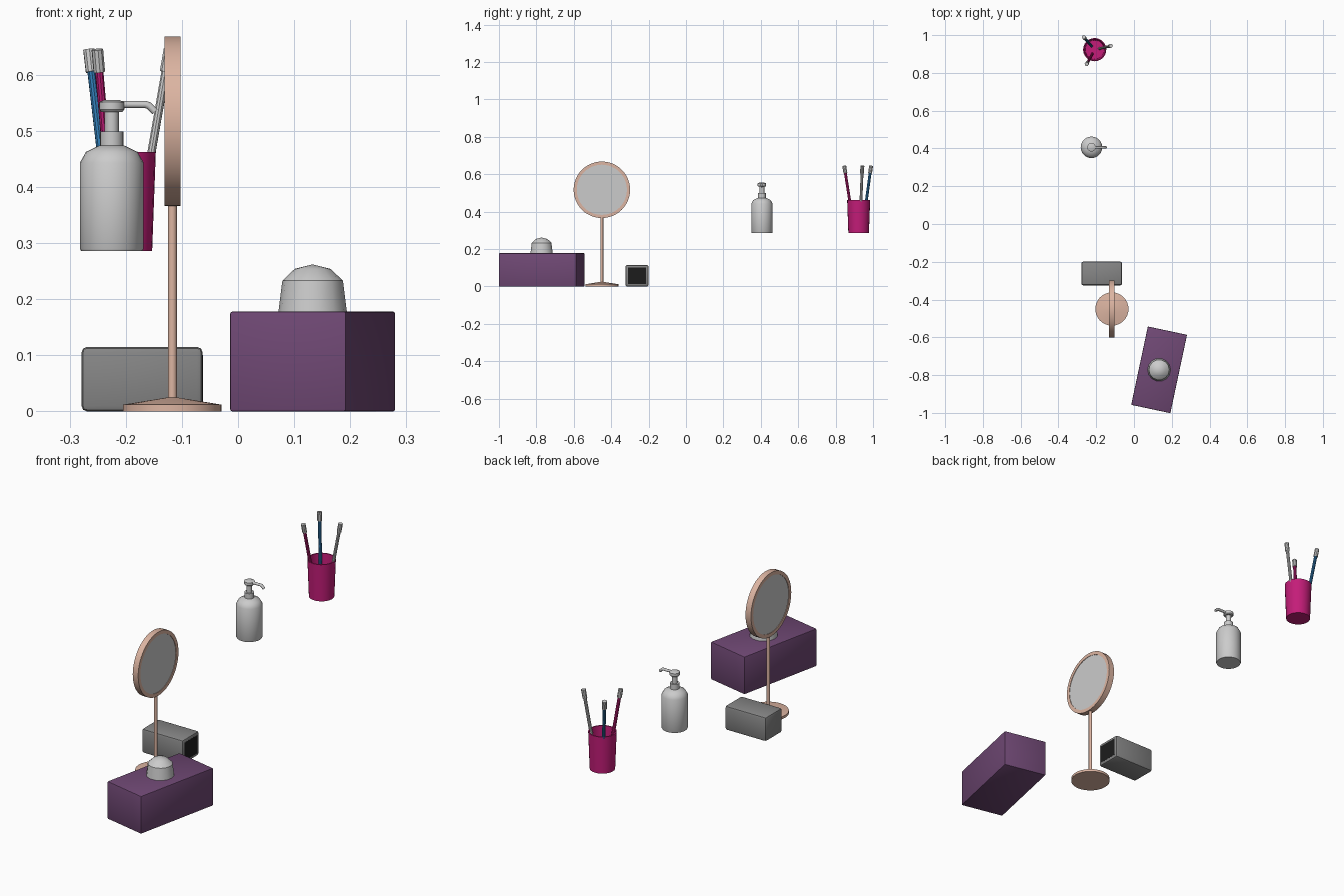
import bpy, bmesh, math
from mathutils import Vector

if "Cube" in bpy.data.objects:
    bpy.data.objects.remove(bpy.data.objects["Cube"])


def material(name, r, g, b):
    m = bpy.data.materials.new(name)
    m.diffuse_color = (r, g, b, 1)
    m.use_nodes = True
    m.node_tree.nodes["Principled BSDF"].inputs["Base Color"].default_value = m.diffuse_color
    return m


PURPLE = material("purple", 0.16, 0.065, 0.175)
MAGENTA = material("magenta", 0.55, 0.012, 0.19)
BLUE = material("blue", 0.03, 0.2, 0.46)
ROSE = material("rose_metal", 0.72, 0.46, 0.36)
DARK = material("dark_grey", 0.24, 0.24, 0.24)
BLACK = material("black", 0.012, 0.012, 0.012)


def finish(name, bm, mat=None, smooth=True):
    bmesh.ops.remove_doubles(bm, verts=bm.verts, dist=1e-6)
    bmesh.ops.recalc_face_normals(bm, faces=bm.faces)
    mesh = bpy.data.meshes.new(name)
    bm.to_mesh(mesh)
    bm.free()
    ob = bpy.data.objects.new(name, mesh)
    bpy.context.collection.objects.link(ob)
    if mat:
        mesh.materials.append(mat)
    if smooth:
        bpy.ops.object.select_all(action='DESELECT')
        ob.select_set(True)
        bpy.context.view_layer.objects.active = ob
        bpy.ops.object.shade_smooth_by_angle(angle=math.radians(35))
    return ob


def lathe(name, profile, loc, mat=None, segs=24):
    """Spin (radius, z) points about the vertical axis."""
    bm = bmesh.new()
    vs = [bm.verts.new((r, 0, z)) for r, z in profile]
    es = [bm.edges.new(p) for p in zip(vs, vs[1:])]
    bmesh.ops.spin(bm, geom=vs + es, cent=(0, 0, 0), axis=(0, 0, 1),
                   angle=2 * math.pi, steps=segs, use_merge=True)
    ob = finish(name, bm, mat)
    ob.location = loc
    return ob


def rod(name, a, b, r1, r2=None, mat=None, segs=12):
    """Round bar between two points."""
    a, b = Vector(a), Vector(b)
    d = b - a
    bm = bmesh.new()
    bmesh.ops.create_cone(bm, cap_ends=True, segments=segs, radius1=r1,
                          radius2=r2 or r1, depth=d.length)
    ob = finish(name, bm, mat)
    ob.location = (a + b) / 2
    ob.rotation_mode = 'QUATERNION'
    ob.rotation_quaternion = d.to_track_quat('Z', 'Y')
    return ob


def box(name, size, loc, bevel=0, mat=None, turn=0, segs=2):
    bm = bmesh.new()
    bmesh.ops.create_cube(bm, size=1)
    bmesh.ops.scale(bm, vec=size, verts=bm.verts)
    if bevel:
        bmesh.ops.bevel(bm, geom=bm.edges[:], offset=bevel, segments=segs,
                        affect='EDGES', profile=0.5)
    ob = finish(name, bm, mat)
    ob.location = loc
    ob.rotation_euler.z = turn
    return ob


# tissue box with the tissue poking out
box("tissue_box", (0.212, 0.424, 0.178), (0.133, -0.772, 0.089), 0.004,
    PURPLE, math.radians(-12))
lathe("tissue", [(0, 0.17), (0.062, 0.17), (0.061, 0.178), (0.054, 0.233),
                 (0.032, 0.254), (0, 0.262)], (0.133, -0.772, 0), segs=14)

# small clock with a dark face on its right end
box("clock_body", (0.216, 0.125, 0.115), (-0.171, -0.262, 0.0575), 0.01, DARK)
box("clock_face", (0.006, 0.097, 0.086), (-0.0655, -0.262, 0.0575), 0, BLACK)

# standing mirror
M = Vector((-0.117, -0.45, 0))
lathe("mirror_base", [(0, 0), (0.088, 0), (0.088, 0.012), (0.008, 0.025),
                      (0, 0.025)], M, ROSE, 32)
rod("mirror_stem", M + Vector((0, 0, 0.02)), M + Vector((0, 0, 0.375)),
    0.008, mat=ROSE, segs=16)
C = M + Vector((0, 0, 0.517))
frame = lathe("mirror_frame", [(0.134, -0.0142), (0.151, -0.0142), (0.151, 0.0142),
                               (0.134, 0.0142), (0.134, -0.0142)], C, ROSE, 48)
frame.rotation_euler.y = math.pi / 2
rod("mirror_glass", C - Vector((0.012, 0, 0)), C + Vector((0.012, 0, 0)),
    0.1345, segs=48)

# soap bottle
B = Vector((-0.225, 0.406, 0))
lathe("bottle_body", [(0, 0.286), (0.055, 0.286), (0.057, 0.29), (0.057, 0.443),
                      (0.046, 0.4625), (0.022, 0.474), (0, 0.474)], B)
lathe("bottle_collar", [(0, 0.465), (0.0205, 0.465), (0.0205, 0.499), (0, 0.499)], B)
lathe("pump_stem", [(0, 0.495), (0.0125, 0.495), (0.0125, 0.54), (0, 0.54)], B, segs=16)
lathe("pump_head", [(0, 0.534), (0.019, 0.534), (0.0225, 0.538), (0.0225, 0.551),
                    (0.014, 0.555), (0, 0.555)], B)

# bent spout as a bevelled curve
curve = bpy.data.curves.new("pump_spout", 'CURVE')
curve.dimensions = '3D'
curve.bevel_depth = 0.0065
curve.bevel_resolution = 2
curve.use_fill_caps = True
path = [(0.01, 0.547), (0.060, 0.547), (0.066, 0.545), (0.077, 0.534)]
spline = curve.splines.new('POLY')
spline.points.add(len(path) - 1)
for p, (x, z) in zip(spline.points, path):
    p.co = (x, 0, z, 1)
spout = bpy.data.objects.new("pump_spout", curve)
spout.location = B
bpy.context.collection.objects.link(spout)

# toothbrush cup, open at the top
K = Vector((-0.208, 0.923, 0))
lathe("brush_cup", [(0, 0.286), (0.055, 0.286), (0.0615, 0.4625), (0.056, 0.4625),
                    (0.050, 0.296), (0, 0.296)], K, MAGENTA)

# three brushes leaning outward
for name, deg, mat in (("grey", 13, None), ("blue", 131, BLUE), ("magenta", 241, MAGENTA)):
    a = math.radians(deg)
    out = Vector((math.cos(a), math.sin(a), 0))
    at = lambda t: K + out * (0.026 + 0.062 * t) + Vector((0, 0, 0.298 + 0.347 * t))
    rod(name + "_brush_handle", at(0), at(0.9), 0.0075, mat=mat, segs=10)
    rod(name + "_brush_head", at(0.885), at(1), 0.0105, segs=10)
